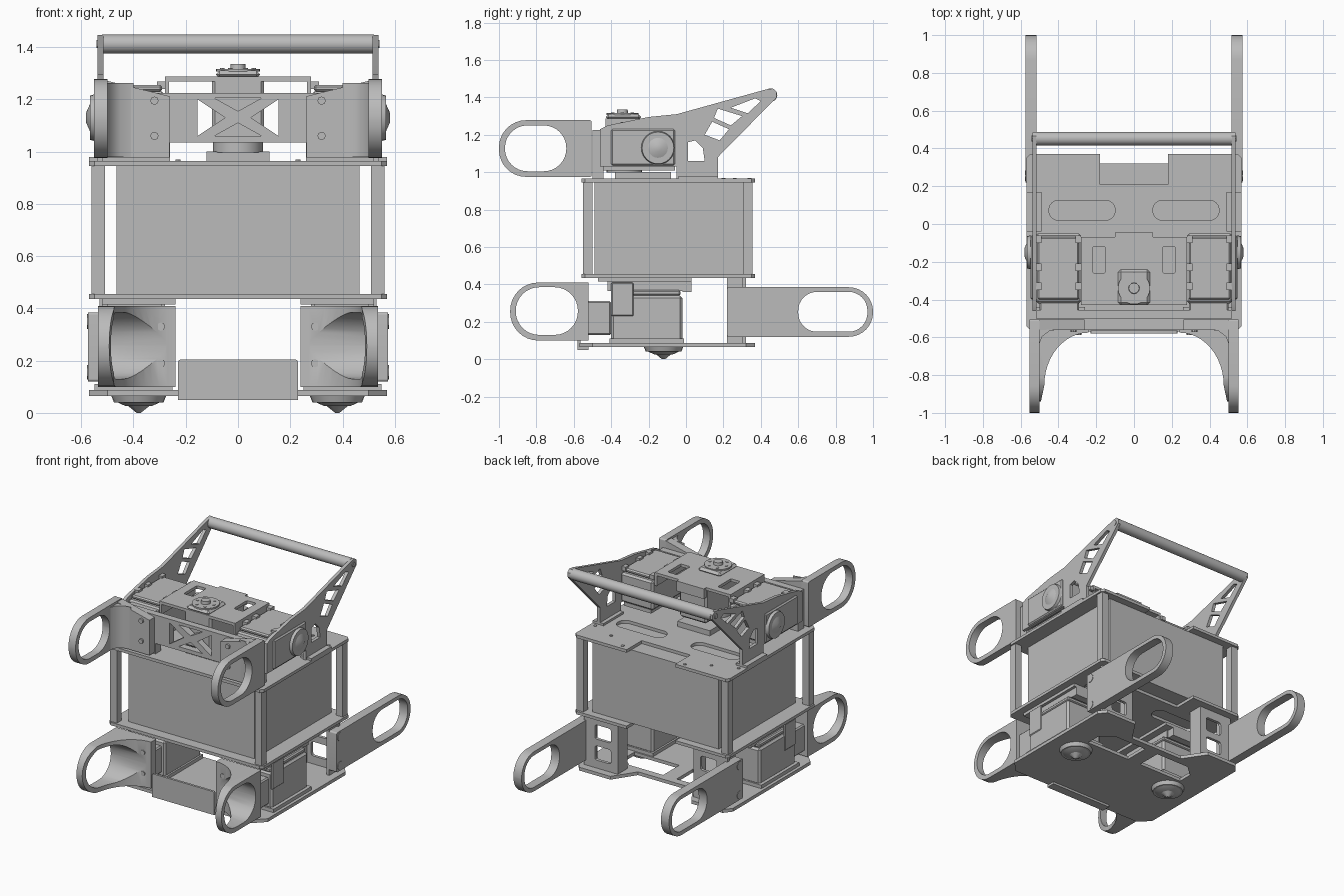
import bpy, bmesh
from math import cos, sin, pi, radians
from mathutils import Matrix, Vector

cube = bpy.data.objects.get("Cube")
if cube:
    bpy.data.objects.remove(cube, do_unlink=True)

grey = bpy.data.materials.new("machined grey")
grey.use_nodes = True
grey.diffuse_color = (0.5, 0.5, 0.5, 1)
grey.node_tree.nodes["Principled BSDF"].inputs["Base Color"].default_value = (0.5, 0.5, 0.5, 1)

parts = []
# Rotations that carry a flat drawing (u, v) and its normal onto each axis
AXES = {
    "x": Matrix(((0, 0, 1), (1, 0, 0), (0, 1, 0))),
    "y": Matrix(((1, 0, 0), (0, 0, -1), (0, 1, 0))),
    "z": Matrix.Identity(3),
}


def add(name, bm, pair=False):
    bmesh.ops.recalc_face_normals(bm, faces=bm.faces)
    mesh = bpy.data.meshes.new(name)
    bm.to_mesh(mesh)
    bm.free()
    mesh.materials.append(grey)
    ob = bpy.data.objects.new(name, mesh)
    bpy.context.collection.objects.link(ob)
    if pair:
        ob.modifiers.new("mirror", "MIRROR").use_mirror_merge = False
    parts.append(ob)
    return ob


def box(name, x, y, z, pair=False, bevel=0):
    bm = bmesh.new()
    bmesh.ops.create_cube(bm, size=1)
    for v in bm.verts:
        v.co = [a + (b - a) * (c + 0.5) for (a, b), c in zip((x, y, z), v.co)]
    if bevel:
        bmesh.ops.bevel(bm, geom=bm.edges[:], offset=bevel, segments=1, affect="EDGES")
    return add(name, bm, pair)


def disc(name, centre, r1, r2, depth, axis, pair=False, sides=24):
    bm = bmesh.new()
    m = Matrix.Translation(centre) @ AXES[axis].to_4x4()
    bmesh.ops.create_cone(bm, cap_ends=True, segments=sides, radius1=r1, radius2=r2,
                          depth=depth, matrix=m)
    return add(name, bm, pair)


def plate(name, loops, axis, low, high, pair=False, bevel=0):
    """Flat outline (first loop) with holes (other loops), extruded along an axis."""
    cu = bpy.data.curves.new(name, "CURVE")
    cu.dimensions, cu.fill_mode, cu.extrude = "2D", "BOTH", (high - low) / 2 - bevel
    cu.bevel_depth, cu.bevel_resolution, cu.offset = bevel, 0, -bevel
    for loop in loops:
        sp = cu.splines.new("POLY")
        sp.points.add(len(loop) - 1)
        for p, (u, v) in zip(sp.points, loop):
            p.co = (u, v, 0, 1)
        sp.use_cyclic_u = True
    tmp = bpy.data.objects.new(name, cu)
    bpy.context.collection.objects.link(tmp)
    dg = bpy.context.evaluated_depsgraph_get()
    mesh = bpy.data.meshes.new_from_object(tmp.evaluated_get(dg))
    bm = bmesh.new()
    bm.from_mesh(mesh)
    bpy.data.objects.remove(tmp)
    bpy.data.meshes.remove(mesh)
    bmesh.ops.remove_doubles(bm, verts=bm.verts, dist=0.0002)
    shift = Vector([(low + high) / 2 if a == axis else 0 for a in "xyz"])
    bm.transform(Matrix.Translation(shift) @ AXES[axis].to_4x4())
    return add(name, bm, pair)


def rounded(u0, u1, v0, v1, left, right, n=8):
    """Rectangle with its own corner radius at the low and the high u end."""
    pts = []
    for i, (u, v, r) in enumerate(((u1 - right, v1 - right, right), (u0 + left, v1 - left, left),
                                   (u0 + left, v0 + left, left), (u1 - right, v0 + right, right))):
        for k in range(n + 1):
            a = (i + k / n) * pi / 2
            pts.append((u + r * cos(a), v + r * sin(a)))
    return pts


def rect(u0, u1, v0, v1):
    return [(u0, v0), (u1, v0), (u1, v1), (u0, v1)]


def flip(loop):
    return [(-u, v) for u, v in reversed(loop)]


def both(*loops):
    return [l for loop in loops for l in (loop, flip(loop))]


# Body box, corner posts and the plates above and below it
box("body_box", (-0.466, 0.466), (-0.49, 0.32), (0.455, 0.945))
for label, y in (("front", -0.55), ("rear", 0.305)):
    box(label + "_post", (0.51, 0.56), (y, y + 0.05), (0.455, 0.945), True)
half = [(0.18, 0.21), (0.18, 0.37), (0.55, 0.37), (0.57, 0.35), (0.57, -0.54), (0.55, -0.56)]
slot = rounded(0.1, 0.45, 0.02, 0.125, 0.05, 0.05)
for label, z in (("lower", 0.435), ("upper", 0.945)):
    plate(label + "_deck", [half + flip(half)] + both(slot), "z", z, z + 0.02)
for x, y in ((0.23, 0.34), (0.37, 0.26), (0.53, 0.2)):
    disc("deck_bolt", (x, y, 0.967), 0.01, 0.01, 0.006, "z", True, 8)

# Bottom plate with an open rear frame, and the front bumper
base = [(0.2, 0.22), (0.3, 0.37), (0.53, 0.37), (0.57, 0.32), (0.57, -0.5), (0.5, -0.57)]
window = [(0.05, 0.0), (0.38, 0.0), (0.38, 0.1), (0.3, 0.17), (0.05, 0.17)]
plate("base_plate", [base + flip(base)] + both(window), "z", 0.065, 0.087)
plate("front_bumper", [rounded(-0.23, 0.23, 0.05, 0.205, 0.012, 0.012, 2)], "y", -0.58, -0.565)
box("bumper_foot", (-0.23, 0.23), (-0.58, -0.52), (0.05, 0.066))

# Lower front arms: mount plate curving into a ring-shaped side wall
sweep = [(0.24, -0.52), (0.535, -0.52), (0.535, -0.95), (0.495, -0.95)]
for k in range(13):
    a = k / 12 * pi / 2
    sweep.append((0.24 + 0.235 * cos(a), -0.575 - 0.28 * (1 - sin(a))))
arm = plate("lower_front_arm", [sweep], "z", 0.09, 0.42)
cutter = plate("arm_cutter", [rounded(-0.94, -0.5, 0.1, 0.41, 0.15, 0.01),
                              rounded(-0.91, -0.578, 0.13, 0.385, 0.125, 0.125)], "x", 0.19, 0.6)
cutter.hide_render = True
parts.remove(cutter)
cut = arm.modifiers.new("shape", "BOOLEAN")
cut.operation, cut.solver, cut.object = "INTERSECT", "EXACT", cutter
arm.modifiers.new("mirror", "MIRROR").use_mirror_merge = False

# Upper front arms: ring wall, sloped mount plate and a corner web
plate("upper_front_ring", [rounded(-1.0, -0.505, 0.975, 1.278, 0.145, 0.01),
                           rounded(-0.968, -0.64, 1.005, 1.25, 0.12, 0.12)], "x", 0.5, 0.552, True)
plate("upper_front_mount", [[(0.262, 0.978), (0.505, 0.978), (0.505, 1.272), (0.262, 1.212)]],
      "y", -0.56, -0.505, True)
web = [(0.502, -0.558), (0.4, -0.558), (0.45, -0.568), (0.485, -0.595), (0.502, -0.636)]
plate("upper_front_web", [web], "z", 0.98, 1.262, True)
for x, z, y in ((0.295, 0.19, -0.577), (0.295, 0.33, -0.577), (0.32, 1.06, -0.562), (0.32, 1.195, -0.562)):
    disc("arm_bolt", (x, y, z), 0.016, 0.016, 0.02, "y", True, 8)

# Rear arms on their windowed brackets
plate("rear_arm", [rounded(0.22, 1.0, 0.12, 0.385, 0.01, 0.13), rounded(0.6, 0.97, 0.147, 0.36, 0.1, 0.1)],
      "x", 0.515, 0.575, True)
plate("rear_bracket", [rect(0.28, 0.53, 0.085, 0.435), rounded(0.33, 0.45, 0.14, 0.235, 0.015, 0.015, 2),
                       rounded(0.33, 0.45, 0.28, 0.375, 0.015, 0.015, 2)], "y", 0.3, 0.32, True)
box("rear_bracket_inner", (0.28, 0.3), (0.22, 0.3), (0.085, 0.435), True)
box("rear_bracket_outer", (0.5, 0.52), (0.22, 0.32), (0.085, 0.435), True)
for z in (0.155, 0.35):
    disc("rear_arm_bolt", (0.574, 0.255, z), 0.028, 0.028, 0.008, "x", True, 12)

# Lower motors, their cradles and the output horns under the base plate
box("lower_motor", (0.26, 0.53), (-0.4, -0.02), (0.1, 0.34), True, 0.012)
box("lower_motor_cap", (0.27, 0.52), (-0.4, -0.03), (0.34, 0.37), True, 0.008)
box("lower_motor_side", (0.52, 0.535), (-0.4, -0.28), (0.23, 0.41), True, 0.006)
box("lower_motor_strap", (0.25, 0.55), (-0.41, -0.01), (0.087, 0.11), True)
box("lower_motor_mount", (0.28, 0.51), (-0.53, -0.4), (0.13, 0.31), True, 0.008)
box("cradle_top", (0.24, 0.52), (-0.47, 0.03), (0.415, 0.435), True)
box("cradle_core", (0.29, 0.5), (-0.42, -0.02), (0.365, 0.415), True)
box("cradle_rear", (0.3, 0.5), (-0.02, 0.03), (0.36, 0.415), True)
disc("lower_horn", (0.38, -0.12, 0.053), 0.095, 0.105, 0.025, "z", True)
disc("lower_horn_hub", (0.38, -0.12, 0.034), 0.05, 0.085, 0.016, "z", True)
disc("lower_horn_tip", (0.38, -0.12, 0.013), 0.008, 0.04, 0.026, "z", True, 12)

# Upper side motors with outward horns
box("upper_motor", (0.28, 0.52), (-0.42, -0.05), (1.035, 1.23), True, 0.012)
box("upper_motor_back", (0.29, 0.51), (-0.4, -0.07), (1.23, 1.255), True, 0.008)
box("upper_motor_foot", (0.3, 0.5), (-0.44, -0.06), (1.01, 1.035), True)
box("upper_motor_face", (0.53, 0.548), (-0.4, -0.06), (1.035, 1.23), True, 0.008)
box("upper_motor_mount", (0.29, 0.5), (-0.47, -0.4), (1.03, 1.22), True, 0.008)
disc("upper_horn", (0.556, -0.15, 1.13), 0.09, 0.085, 0.02, "x", True)
disc("upper_horn_hub", (0.572, -0.15, 1.13), 0.06, 0.02, 0.018, "x", True)
for x in (0.28, 0.49):
    for y in (-0.35, -0.25, -0.1):
        box("motor_clip", (x, x + 0.03), (y, y + 0.04), (1.24, 1.268), True)

# Centre motor, top cover and horn
box("centre_motor", (-0.1, 0.1), (-0.43, -0.07), (1.04, 1.285), False, 0.012)
box("centre_motor_cap", (-0.085, 0.085), (-0.43, -0.24), (1.28, 1.31), False, 0.015)
disc("centre_motor_base", (0, -0.33, 1.02), 0.095, 0.095, 0.045, "z")
box("centre_motor_foot", (-0.12, 0.12), (-0.38, -0.08), (0.965, 1.0))
plate("top_cover", [rect(-0.28, 0.28, -0.43, -0.07)] + both(rounded(0.15, 0.22, -0.26, -0.12, 0.01, 0.01, 2)),
      "z", 1.268, 1.287)
box("cover_side", (0.265, 0.28), (-0.43, -0.07), (1.2, 1.27), True)
box("cover_tab", (-0.1, 0.1), (-0.075, -0.045), (1.22, 1.287))
disc("top_horn", (0, -0.34, 1.311), 0.085, 0.085, 0.01, "z")
disc("top_horn_hub", (0, -0.34, 1.325), 0.03, 0.028, 0.02, "z", False, 12)
for k in range(6):
    a = k * pi / 3
    disc("horn_bolt", (0.06 * cos(a), -0.34 + 0.06 * sin(a), 1.317), 0.009, 0.009, 0.005, "z", False, 8)

# Cross truss between the upper arms
side_gap = [(0.05, 1.13), (0.155, 1.06), (0.155, 1.2)]
caps = [[(-0.09, z), (0.09, z), (0, z + h)] for z, h in ((1.205, -0.05), (1.06, 0.05))]
plate("cross_truss", [rect(-0.52, 0.52, 1.035, 1.225)] + both(side_gap) + caps, "y", -0.5, -0.455)
box("truss_foot", (0.26, 0.52), (-0.5, -0.44), (0.965, 1.035), True)

# Handle: pierced side panels and a round bar
panel = [(-0.46, 1.03), (-0.05, 1.03), (-0.05, 0.965), (0.17, 0.965), (0.17, 1.08), (0.485, 1.4),
         (0.485, 1.43), (0.465, 1.447), (0.43, 1.443), (-0.05, 1.31), (-0.2, 1.295), (-0.42, 1.25), (-0.46, 1.23)]
gaps = [
    [(0.01, 1.06), (0.1, 1.06), (0.09, 1.13), (0.05, 1.17), (0.01, 1.16)],
    [(0.1, 1.2), (0.18, 1.17), (0.23, 1.23), (0.14, 1.27)],
    [(0.15, 1.29), (0.24, 1.25), (0.3, 1.3), (0.17, 1.34)],
    [(0.24, 1.345), (0.33, 1.315), (0.4, 1.38), (0.37, 1.395)],
]
plate("handle_panel", [panel] + gaps, "x", 0.515, 0.537, True)
box("panel_foot", (0.49, 0.57), (-0.04, 0.17), (0.965, 0.98), True)
disc("handle_bar", (0, 0.452, 1.412), 0.036, 0.036, 1.04, "x")
disc("handle_bolt", (0.538, 0.452, 1.412), 0.016, 0.016, 0.008, "x", True, 12)

# Bake the modifiers, drop the cutter and keep edges crisp
bpy.ops.object.select_all(action="DESELECT")
for ob in parts:
    ob.select_set(True)
bpy.context.view_layer.objects.active = parts[0]
bpy.ops.object.convert(target="MESH")
bpy.ops.object.shade_smooth_by_angle(angle=radians(30))
bpy.data.objects.remove(cutter, do_unlink=True)
